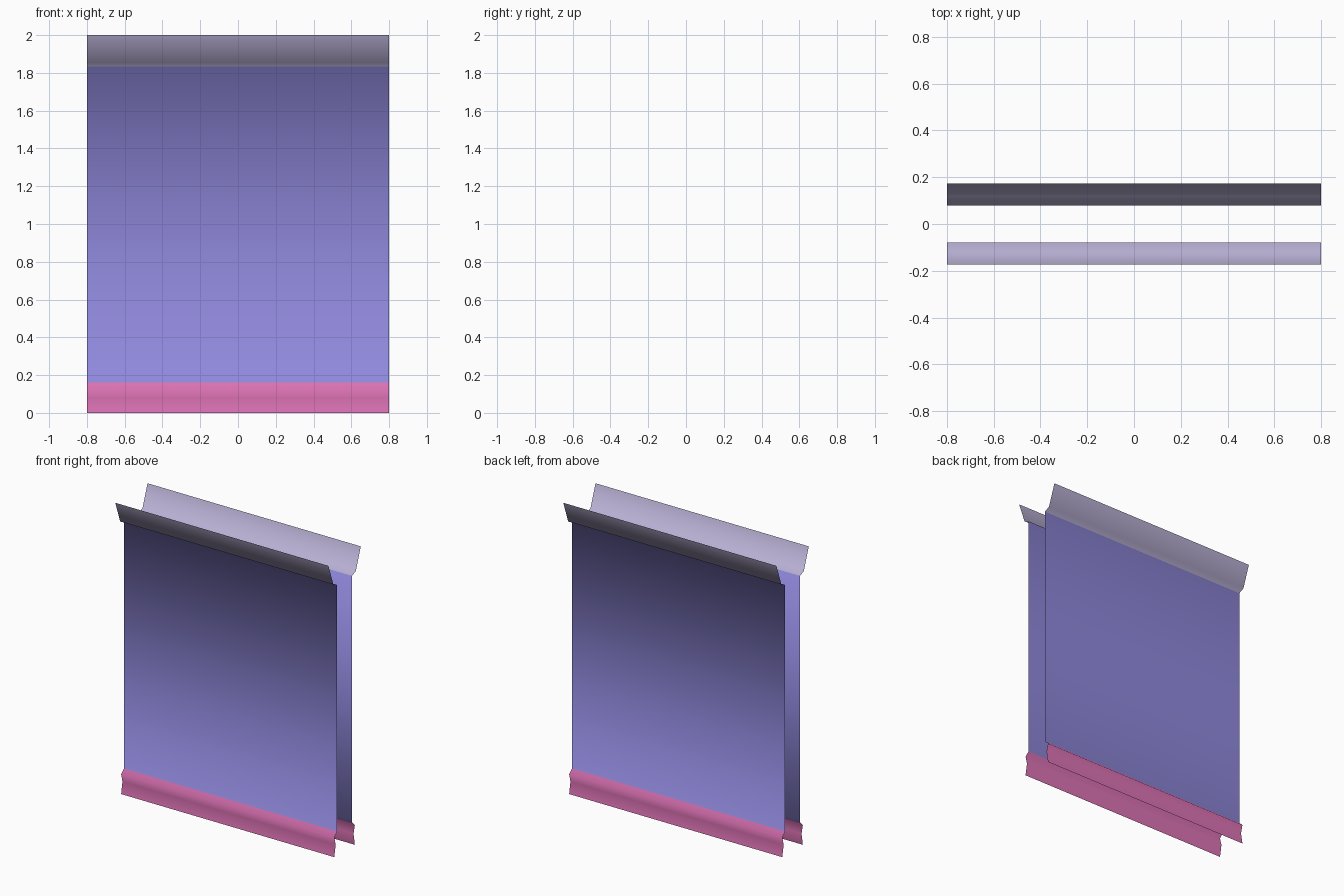
import bpy, bmesh

if "Cube" in bpy.data.objects:
    bpy.data.objects.remove(bpy.data.objects["Cube"])

HALF = 0.8  # half length along x


def material(name, rgb):
    m = bpy.data.materials.new(name)
    m.diffuse_color = (*rgb, 1)
    m.use_nodes = True
    m.node_tree.nodes["Principled BSDF"].inputs["Base Color"].default_value = m.diffuse_color
    return m


mats = [material("pink", (0.72, 0.17, 0.46)),
        material("violet", (0.28, 0.25, 0.72)),
        material("pale_lilac", (0.50, 0.45, 0.68))]

# Cross-section of the front sheet (y, z), with the material of each strip
profile = [(-0.11, 0.0), (-0.096, 0.08), (-0.11, 0.135), (-0.08, 0.162),
           (-0.08, 1.835), (-0.12, 1.853), (-0.173, 2.0)]
strip_mats = [0, 0, 0, 1, 2, 2]

# Single-skin sheet: moulded base, tall panel and flared cap in one surface
bm = bmesh.new()
rows = [[bm.verts.new((x, y, z)) for x in (-HALF, HALF)] for y, z in profile]
for lower, upper, mat in zip(rows, rows[1:], strip_mats):
    face = bm.faces.new((lower[0], lower[1], upper[1], upper[0]))
    face.material_index = mat
    face.smooth = True

mesh = bpy.data.meshes.new("moulded_panels")
bm.to_mesh(mesh)
bm.free()
for m in mats:
    mesh.materials.append(m)
panels = bpy.data.objects.new("moulded_panels", mesh)
bpy.context.collection.objects.link(panels)

# Matching back sheet
mirror = panels.modifiers.new("back_sheet", 'MIRROR')
mirror.use_axis = (False, True, False)
mirror.use_mirror_merge = False
